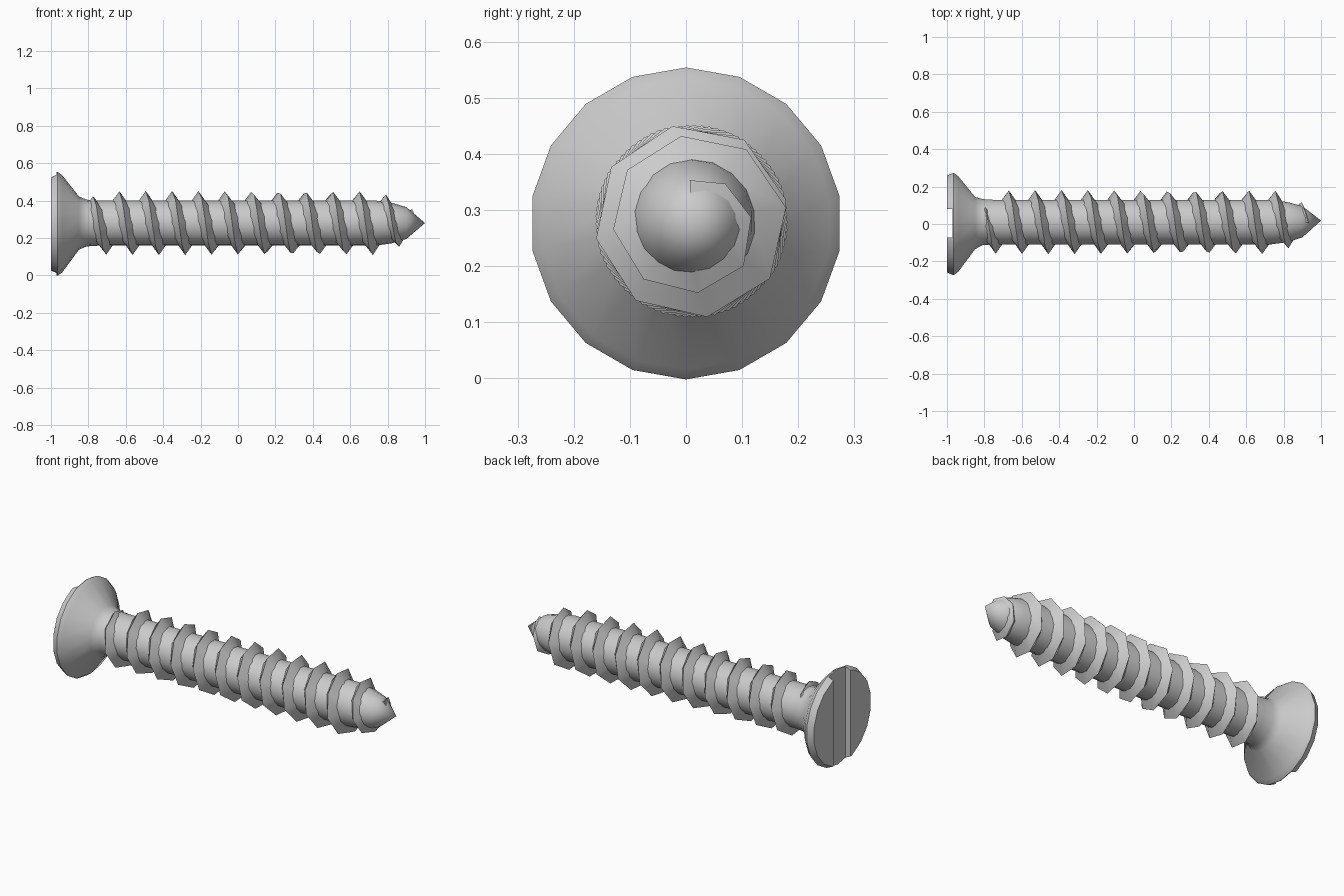
import bpy, bmesh, math

if "Cube" in bpy.data.objects:
    bpy.data.objects.remove(bpy.data.objects["Cube"])

CY, CZ = 0.01, 0.28          # shank axis
PITCH = 0.1425


def finish(bm, name):
    bmesh.ops.recalc_face_normals(bm, faces=bm.faces)
    me = bpy.data.meshes.new(name)
    bm.to_mesh(me)
    bm.free()
    ob = bpy.data.objects.new(name, me)
    bpy.context.collection.objects.link(ob)
    return ob


def smooth(ob, angle):
    bpy.ops.object.select_all(action='DESELECT')
    ob.select_set(True)
    bpy.context.view_layer.objects.active = ob
    bpy.ops.object.shade_smooth_by_angle(angle=math.radians(angle))


def lerp_table(table, x):
    for (x0, v0), (x1, v1) in zip(table, table[1:]):
        if x <= x1:
            return v0 + (v1 - v0) * max(0, (x - x0) / (x1 - x0))
    return table[-1][1]


# Countersunk head, shank and tip as one lathe: x, radius, axis y, axis z
PROFILE = [(-1, 0.262, 0, 0.275), (-0.965, 0.278, 0, 0.276),
           (-0.94, 0.26, 0, 0.276), (-0.85, 0.142, 0.005, 0.28),
           (-0.81, 0.125, CY, CZ), (-0.75, 0.121, CY, CZ),
           (0.73, 0.121, CY, CZ), (0.82, 0.109, CY, CZ),
           (0.9, 0.085, 0.012, CZ)]
SIDES = 18
bm = bmesh.new()
rings = []
for x, r, cy, cz in PROFILE:
    rings.append([bm.verts.new((x, cy + r * math.sin(2 * math.pi * i / SIDES),
                                cz + r * math.cos(2 * math.pi * i / SIDES)))
                  for i in range(SIDES)])
for a, b in zip(rings, rings[1:]):
    for i in range(SIDES):
        j = (i + 1) % SIDES
        bm.faces.new((a[i], a[j], b[j], b[i]))
tip = bm.verts.new((1, 0.018, CZ))
for i in range(SIDES):
    bm.faces.new((rings[-1][i], rings[-1][(i + 1) % SIDES], tip))
bm.faces.new(rings[0])
body = finish(bm, "screw_head_and_shank")

# Straight slot across the head
bpy.ops.mesh.primitive_cube_add(size=1, location=(-1.02, 0.004, 0.275))
cutter = bpy.context.object
cutter.name = "slot_cutter"
cutter.scale = (0.1, 0.155, 0.8)
mod = body.modifiers.new("slot", 'BOOLEAN')
mod.operation, mod.object, mod.solver = 'DIFFERENCE', cutter, 'EXACT'
bpy.context.view_layer.objects.active = body
bpy.ops.object.modifier_apply(modifier=mod.name)
bpy.data.objects.remove(cutter, do_unlink=True)
smooth(body, 50)

# Spiral thread: triangular ridge that fades in below the head and out at the tip
CREST = [(-0.81, 0.118), (-0.78, 0.142), (-0.75, 0.171), (0.75, 0.173),
         (0.785, 0.155), (0.85, 0.132), (0.88, 0.122), (0.935, 0.07)]
ROOT = [(-0.81, 0.114), (0.73, 0.117), (0.82, 0.104), (0.9, 0.08), (0.96, 0.03)]
STEP = PITCH / 8.1
bm = bmesh.new()
prev = None
n = int((0.935 + 0.81) / STEP)
for k in range(n + 1):
    x = -0.81 + k * STEP
    a = 2 * math.pi * (x - 0.61) / PITCH
    crest = lerp_table(CREST, x)
    half = max(0.006, min(0.04, (crest - lerp_table(ROOT, x)) * 0.72))
    row = []
    for px, r in ((x - half, lerp_table(ROOT, x - half)), (x, crest),
                  (x + half, lerp_table(ROOT, x + half))):
        row.append(bm.verts.new((px, CY + r * math.cos(a), CZ + r * math.sin(a))))
    if prev:
        for i in range(3):
            j = (i + 1) % 3
            bm.faces.new((prev[i], prev[j], row[j], row[i]))
    else:
        bm.faces.new(row)
    prev = row
bm.faces.new(prev)
smooth(finish(bm, "spiral_thread"), 50)
